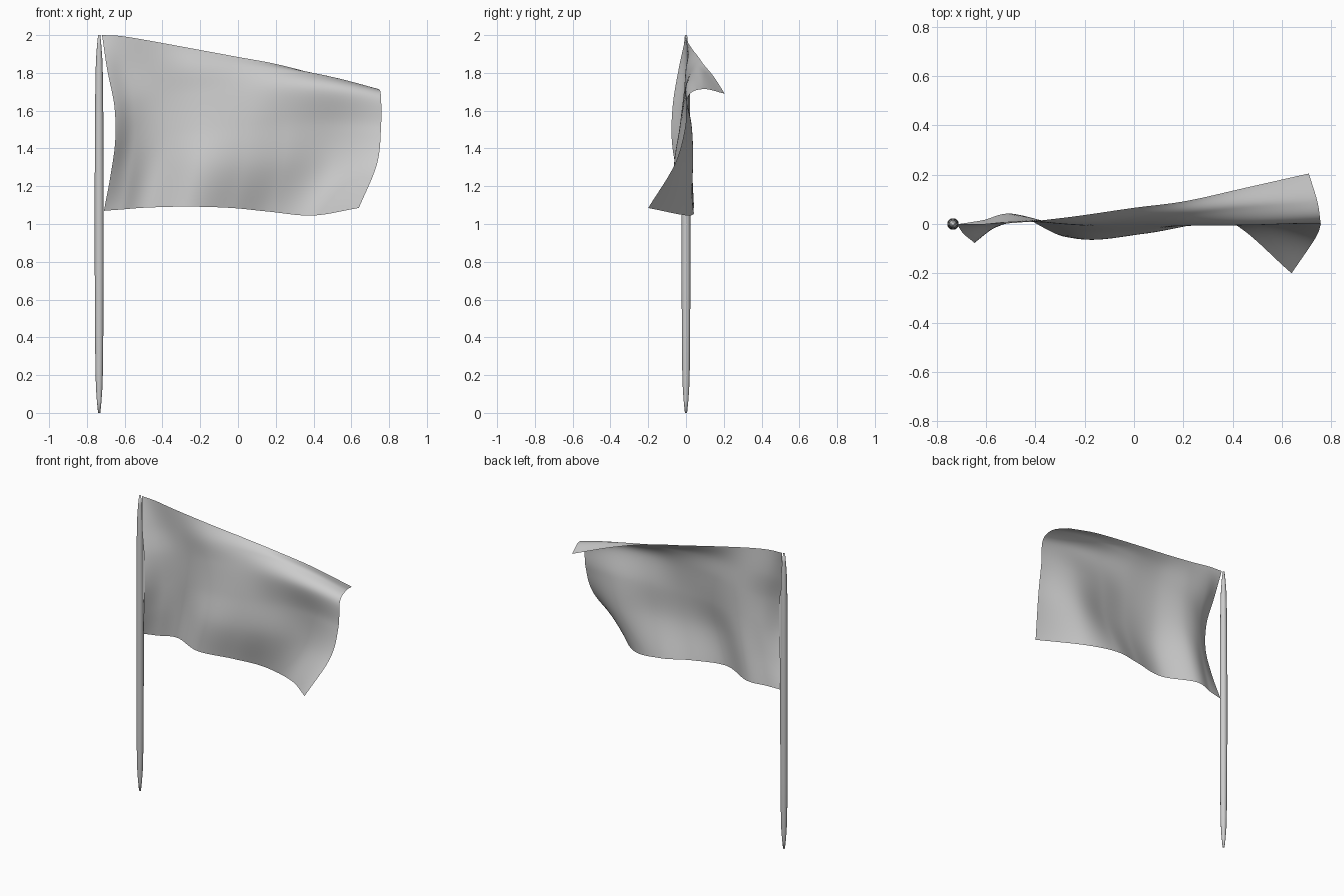
import bpy, bmesh, math

if "Cube" in bpy.data.objects:
    bpy.data.objects.remove(bpy.data.objects["Cube"])


def spline(vals, t):
    """Catmull-Rom value through evenly indexed points, t in 0..1."""
    n = len(vals) - 1
    i = min(int(t * n), n - 1)
    f = t * n - i
    b, c = vals[i], vals[i + 1]
    a = vals[i - 1] if i > 0 else 2 * b - c
    d = vals[i + 2] if i + 2 <= n else 2 * c - b
    return b + 0.5 * f * (c - a + f * (2 * a - 5 * b + 4 * c - d + f * (3 * (b - c) + d - a)))


def make_object(name, bm):
    for f in bm.faces:
        f.smooth = True
    mesh = bpy.data.meshes.new(name)
    bm.to_mesh(mesh)
    bm.free()
    ob = bpy.data.objects.new(name, mesh)
    bpy.context.collection.objects.link(ob)
    return ob


def skin(bm, rows, closed=False):
    for r0, r1 in zip(rows, rows[1:]):
        n = len(r0)
        for j in range(n if closed else n - 1):
            k = (j + 1) % n
            bm.faces.new((r0[j], r0[k], r1[k], r1[j]))


# Pole: slim round shaft tapering at both ends
half = [(0.0, 0.006), (0.06, 0.012), (0.13, 0.017), (0.23, 0.020), (0.45, 0.022), (0.75, 0.0235)]
profile = half + [(2 - z, r) for z, r in reversed(half)]
SIDES = 16
bm = bmesh.new()
rings = [[bm.verts.new((-0.735 + r * math.cos(math.tau * k / SIDES),
                        r * math.sin(math.tau * k / SIDES), z)) for k in range(SIDES)]
         for z, r in profile]
skin(bm, rings, closed=True)
bm.faces.new(rings[0][::-1])
bm.faces.new(rings[-1])
make_object("pole", bm)

# Flag outline: columns run pole to free end, rows run top to bottom
col_u = [0, 0.07, 0.17, 0.33, 0.5, 0.65, 0.82, 1]
top_z = [2.0, 1.995, 1.972, 1.93, 1.885, 1.845, 1.78, 1.69]
bottom_z = [1.07, 1.077, 1.087, 1.092, 1.085, 1.065, 1.045, 1.085]
hoist_x = [-0.72, -0.692, -0.655, -0.65, -0.675, -0.71]
free_x = [0.71, 0.745, 0.757, 0.757, 0.735, 0.64]
hoist_drop = [0, 0.2, 0.4, 0.6, 0.8, 1]
free_drop = [0, -0.04, 0.03, 0.3, 0.62, 1]

# Flag billow: depth of each row, top to bottom
billow = [
    [0, 0, 0.005, 0.03, 0.065, 0.093, 0.147, 0.205],
    [-0.04, 0, 0.010, 0.00, 0.025, 0.045, 0.070, 0.09],
    [-0.07, -0.01, 0.015, -0.01, -0.005, -0.005, -0.003, 0.01],
    [-0.075, -0.005, 0.02, -0.03, -0.025, 0.005, 0.03, -0.005],
    [-0.045, 0, 0.03, -0.06, -0.04, 0.0, 0.035, -0.06],
    [0, 0.015, 0.04, -0.055, -0.01, 0.04, 0.005, -0.2],
]


def flag_point(s, t):
    u = spline(col_u, s)
    x0, x1 = spline(hoist_x, t), spline(free_x, t)
    d0, d1 = spline(hoist_drop, t), spline(free_drop, t)
    drop = d0 + (d1 - d0) * u
    za, zb = spline(top_z, s), spline(bottom_z, s)
    y = spline([spline(row, s) for row in billow], t)
    return (x0 + (x1 - x0) * u, y, za + (zb - za) * drop)


# Flag: single cloth sheet
COLS, ROWS = 70, 50
bm = bmesh.new()
grid = [[bm.verts.new(flag_point(i / COLS, j / ROWS)) for i in range(COLS + 1)]
        for j in range(ROWS, -1, -1)]
skin(bm, grid)
make_object("flag", bm)
